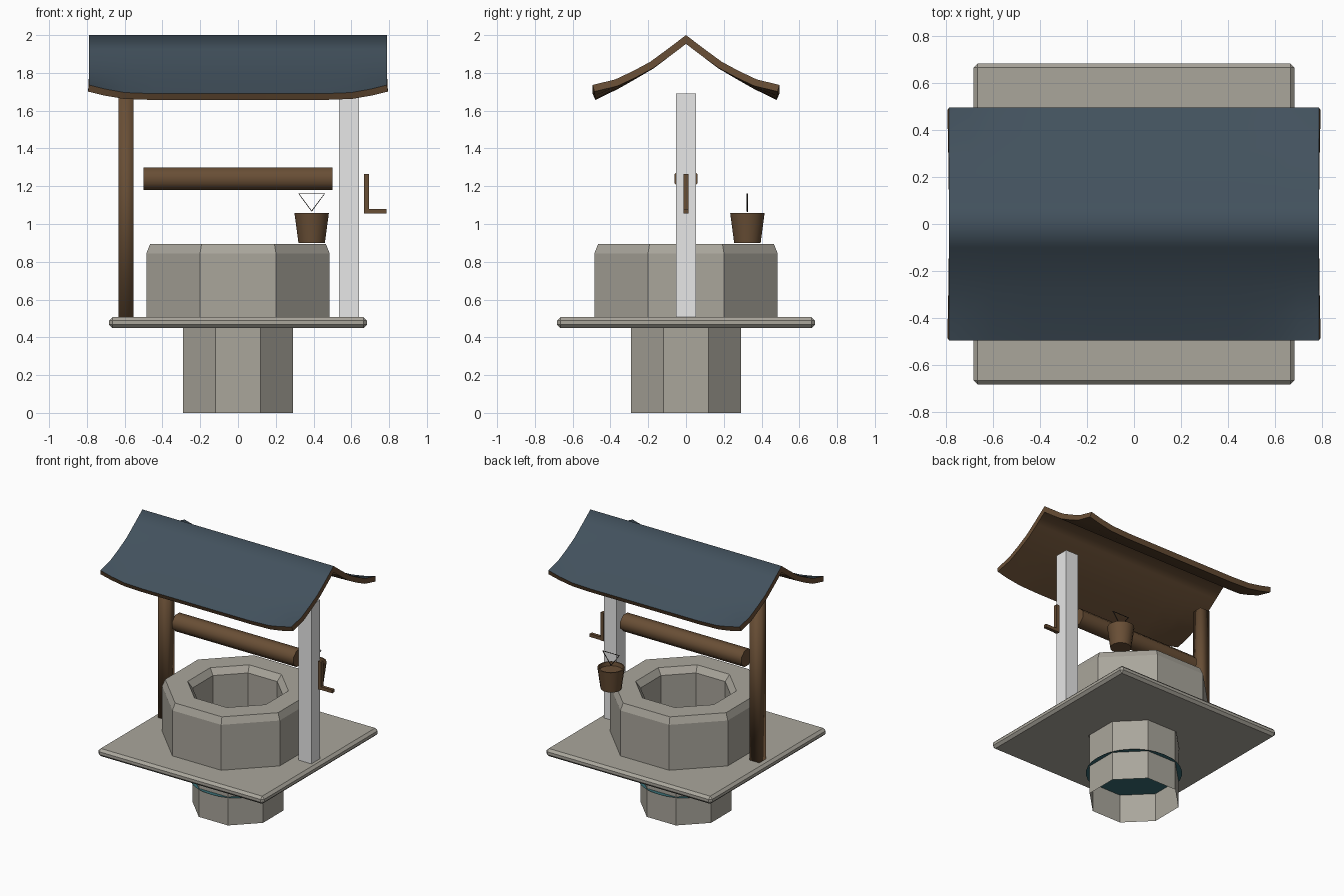
import bpy
import bmesh
from math import pi, cos, radians
from mathutils import Matrix, Vector

default = bpy.data.objects.get("Cube")
if default:
    bpy.data.objects.remove(default, do_unlink=True)


def make_material(name, rgb):
    mat = bpy.data.materials.new(name)
    mat.use_nodes = True
    color = (*rgb, 1.0)
    mat.diffuse_color = color
    mat.node_tree.nodes["Principled BSDF"].inputs["Base Color"].default_value = color
    return mat


stone = make_material("grey stone", (0.40, 0.38, 0.33))
wood = make_material("brown wood", (0.14, 0.077, 0.036))
slate = make_material("blue slate", (0.055, 0.083, 0.11))
pale = make_material("pale paint", (0.8, 0.8, 0.8))
water_blue = make_material("teal water", (0.04, 0.15, 0.17))
iron = make_material("dark iron", (0.03, 0.025, 0.02))


def finish(name, bm, *mats, angle=None):
    """Turn a bmesh into a named object, smooth below the given angle."""
    bmesh.ops.recalc_face_normals(bm, faces=bm.faces)
    mesh = bpy.data.meshes.new(name)
    bm.to_mesh(mesh)
    bm.free()
    for mat in mats:
        mesh.materials.append(mat)
    obj = bpy.data.objects.new(name, mesh)
    bpy.context.collection.objects.link(obj)
    if angle is not None:
        smooth(obj, angle)
    return obj


def smooth(obj, angle):
    bpy.ops.object.select_all(action="DESELECT")
    obj.select_set(True)
    bpy.context.view_layer.objects.active = obj
    bpy.ops.object.shade_smooth_by_angle(angle=radians(angle))


def box(name, low, high, mat, bevel=0, angle=None):
    low, high = Vector(low), Vector(high)
    bm = bmesh.new()
    place = Matrix.Translation((low + high) / 2) @ Matrix.Diagonal((*(high - low), 1))
    bmesh.ops.create_cube(bm, size=1, matrix=place)
    if bevel:
        bmesh.ops.bevel(bm, geom=bm.edges[:], offset=bevel, segments=1,
                        affect="EDGES", profile=0.5)
    return finish(name, bm, mat, angle=angle)


def lathe(name, profile, sides, mat, center=(0, 0), closed=False, angle=None):
    """Spin (flat-side radius, height) points around a vertical axis."""
    bm = bmesh.new()
    turn = Matrix.Rotation(pi / sides, 3, "Z")
    start = [bm.verts.new(turn @ Vector((r / cos(pi / sides), 0, z))) for r, z in profile]
    pairs = list(zip(start, start[1:]))
    if closed:
        pairs.append((start[-1], start[0]))
    edges = [bm.edges.new(p) for p in pairs]
    bmesh.ops.spin(bm, geom=start + edges, cent=(0, 0, 0), axis=(0, 0, 1),
                   angle=2 * pi, steps=sides)
    bmesh.ops.remove_doubles(bm, verts=bm.verts, dist=0.0005)
    bmesh.ops.translate(bm, verts=bm.verts, vec=(*center, 0))
    return finish(name, bm, mat, angle=angle)


# Stone platform, with an octagonal opening for the shaft
platform = box("platform", (-0.683, -0.683, 0.45), (0.683, 0.683, 0.507), stone, bevel=0.018)
cutter = lathe("shaft_cutter", [(0, 0.3), (0.295, 0.3), (0.295, 0.7), (0, 0.7)], 8, stone)
cutter.hide_render = True
cutter.hide_viewport = True
hole = platform.modifiers.new("opening", "BOOLEAN")
hole.operation = "DIFFERENCE"
hole.solver = "EXACT"
hole.object = cutter

# Octagonal well wall, whose inner lining runs down as the shaft
lathe("well_wall", [(0.485, 0.5), (0.485, 0.845), (0.465, 0.895), (0.322, 0.895),
                    (0.29, 0.85), (0.29, 0)], 8, stone)

# Water sheet
bm = bmesh.new()
bmesh.ops.create_circle(bm, cap_ends=True, segments=32, radius=0.325,
                        matrix=Matrix.Translation((0, 0, 0.212)))
finish("water", bm, water_blue)

# Posts
box("right_post", (-0.632, -0.04, 0.5), (-0.552, 0.04, 1.69), wood, angle=180)
box("left_post", (0.535, -0.052, 0.5), (0.641, 0.052, 1.69), pale)

# Winding beam and crank
bm = bmesh.new()
lay = Matrix.Translation((0, 0, 1.24)) @ Matrix.Rotation(pi / 2, 4, "Y") \
    @ Matrix.Rotation(pi / 8, 4, "Z")
bmesh.ops.create_cone(bm, cap_ends=True, segments=8, radius1=0.065, radius2=0.065,
                      depth=1.0, matrix=lay)
finish("winding_beam", bm, wood, angle=50)
box("crank_arm", (0.668, -0.014, 1.055), (0.693, 0.014, 1.265), wood)
box("crank_grip", (0.69, -0.012, 1.056), (0.785, 0.012, 1.08), wood)

# Bucket and its wire handle
spot = (0.39, 0.325)
lathe("bucket", [(0, 0.9), (0.07, 0.9), (0.091, 1.057), (0.082, 1.057),
                 (0.078, 1.03), (0, 1.03)], 16, wood, center=spot, angle=40)
curve = bpy.data.curves.new("bucket_handle", "CURVE")
curve.dimensions = "3D"
curve.bevel_depth = 0.004
curve.bevel_resolution = 1
wire = curve.splines.new("POLY")
wire.points.add(2)
for point, (dx, z) in zip(wire.points, [(-0.068, 1.16), (0.068, 1.16), (0, 1.068)]):
    point.co = (spot[0] + dx, spot[1], z, 1)
wire.use_cyclic_u = True
curve.materials.append(iron)
bpy.context.collection.objects.link(bpy.data.objects.new("bucket_handle", curve))

# Sagging roof: rows of (distance from ridge, height, share of end lift)
slope = [(0, 2.0, 0), (0.1, 1.924, 0), (0.19, 1.856, 0.05),
         (0.28, 1.803, 0.15), (0.375, 1.749, 0.35), (0.495, 1.69, 1)]
rows = [(-y, z, s) for y, z, s in reversed(slope[1:])] + slope
half = [(0.15, 0), (0.45, 0), (0.6, 0.006), (0.7, 0.024), (0.788, 0.046)]
columns = [(-x, lift) for x, lift in reversed(half)] + half
bm = bmesh.new()
grid = [[bm.verts.new((x, y, z + lift * share)) for x, lift in columns]
        for y, z, share in rows]
for near, far in zip(grid, grid[1:]):
    for i in range(len(columns) - 1):
        bm.faces.new((near[i], near[i + 1], far[i + 1], far[i]))
roof = finish("roof", bm, slate, wood)
if roof.data.polygons[0].normal.z < 0:
    roof.data.flip_normals()
shell = roof.modifiers.new("boards", "SOLIDIFY")
shell.thickness = 0.037
shell.offset = -1
shell.use_even_offset = True
shell.material_offset = 1
shell.material_offset_rim = 1
bpy.context.view_layer.objects.active = roof
bpy.ops.object.modifier_apply(modifier=shell.name)
smooth(roof, 78)
